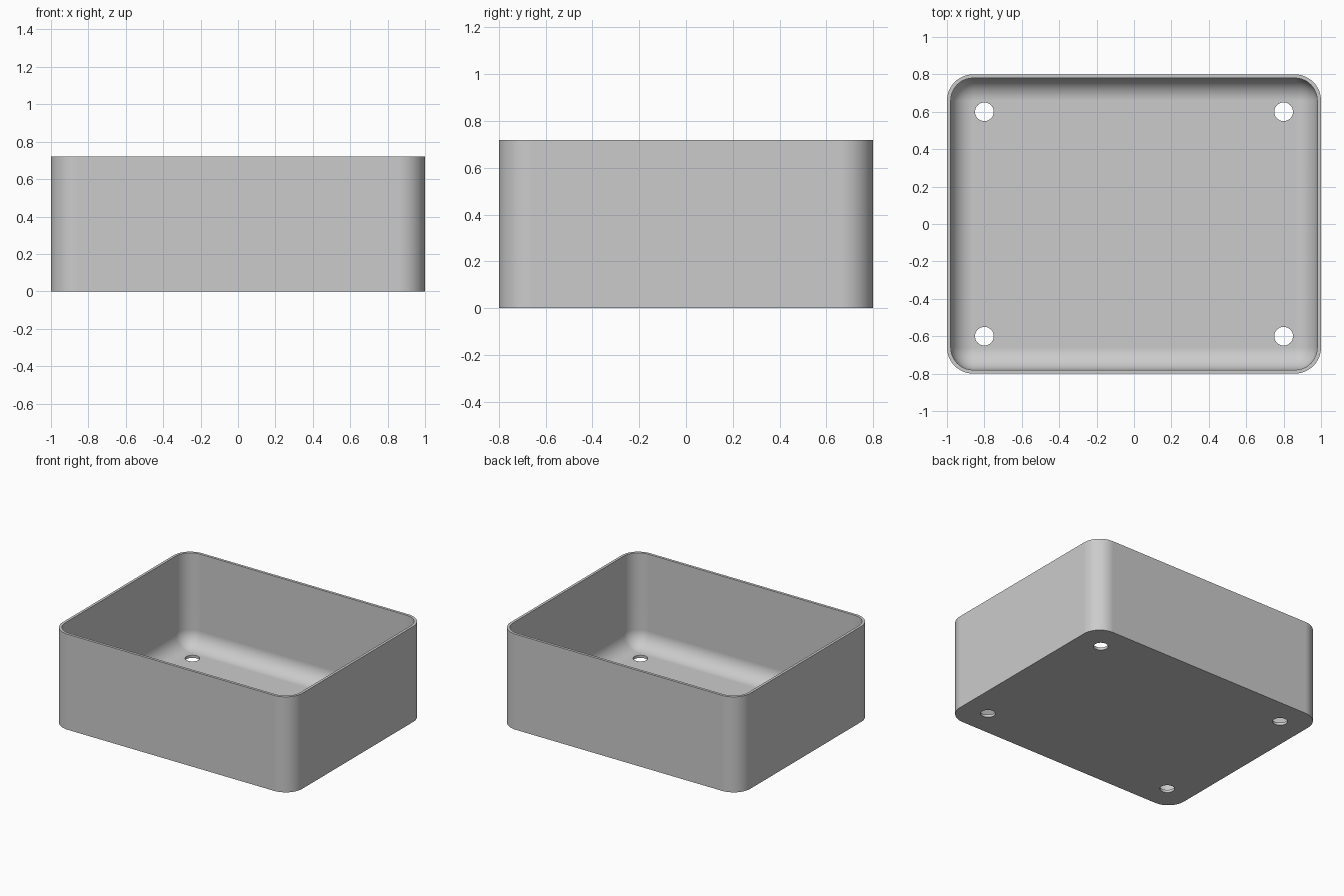
import bpy, bmesh, math
from mathutils import Matrix

cube = bpy.data.objects.get("Cube")
if cube:
    bpy.data.objects.remove(cube, do_unlink=True)

HX, HY, H = 1.0, 0.8, 0.72      # half width, half depth, height
WALL, R = 0.02, 0.14            # wall thickness, outer corner radius
FILLET = R - WALL
SEG = 12

grey = bpy.data.materials.new("light grey")
grey.use_nodes = True
color = (0.6, 0.6, 0.6, 1)
grey.diffuse_color = color
grey.node_tree.nodes["Principled BSDF"].inputs["Base Color"].default_value = color


def make_object(name, bm):
    mesh = bpy.data.meshes.new(name)
    bmesh.ops.recalc_face_normals(bm, faces=bm.faces)
    bm.to_mesh(mesh)
    bm.free()
    ob = bpy.data.objects.new(name, mesh)
    bpy.context.collection.objects.link(ob)
    return ob


def ring(bm, inset, z):
    """Rounded rectangle, inset from the outer wall."""
    r = R - inset
    verts = []
    for q, (sx, sy) in enumerate([(1, 1), (-1, 1), (-1, -1), (1, -1)]):
        for i in range(SEG + 1):
            a = math.pi / 2 * (q + i / SEG)
            verts.append(bm.verts.new((sx * (HX - R) + r * math.cos(a),
                                       sy * (HY - R) + r * math.sin(a), z)))
    return verts


# Tray shell: outer wall, rim, inner wall and rounded inside bottom edge
profile = [(0, 0), (0, H), (WALL, H)]
for i in range(SEG + 1):
    a = math.pi / 2 * i / SEG
    profile.append((WALL + FILLET * (1 - math.cos(a)),
                    WALL + FILLET * (1 - math.sin(a))))
bm = bmesh.new()
rings = [ring(bm, *p) for p in profile]
for lower, upper in zip(rings, rings[1:]):
    n = len(lower)
    for i in range(n):
        j = (i + 1) % n
        bm.faces.new((lower[i], lower[j], upper[j], upper[i]))
bm.faces.new(rings[0])
bm.faces.new(rings[-1])
bmesh.ops.remove_doubles(bm, verts=bm.verts, dist=1e-5)
tray = make_object("tray", bm)
tray.data.materials.append(grey)

# Four round holes through the floor
bm = bmesh.new()
for sx in (-1, 1):
    for sy in (-1, 1):
        bmesh.ops.create_cone(bm, cap_ends=True, segments=32, radius1=0.05,
                              radius2=0.05, depth=0.2,
                              matrix=Matrix.Translation((sx * 0.8, sy * 0.6, 0)))
cutter = make_object("hole_cutter", bm)
cutter.data.materials.append(grey)
cutter.hide_render = True

cut = tray.modifiers.new("holes", 'BOOLEAN')
cut.operation = 'DIFFERENCE'
cut.solver = 'EXACT'
cut.object = cutter
bpy.ops.object.select_all(action='DESELECT')
tray.select_set(True)
bpy.context.view_layer.objects.active = tray
bpy.ops.object.modifier_apply(modifier=cut.name)
bpy.data.objects.remove(cutter, do_unlink=True)

# Smooth curves, crisp rim and hole edges, flat large faces
bpy.ops.object.shade_smooth_by_angle(angle=math.radians(30))
weighted = tray.modifiers.new("flat_faces", 'WEIGHTED_NORMAL')
weighted.keep_sharp = True
